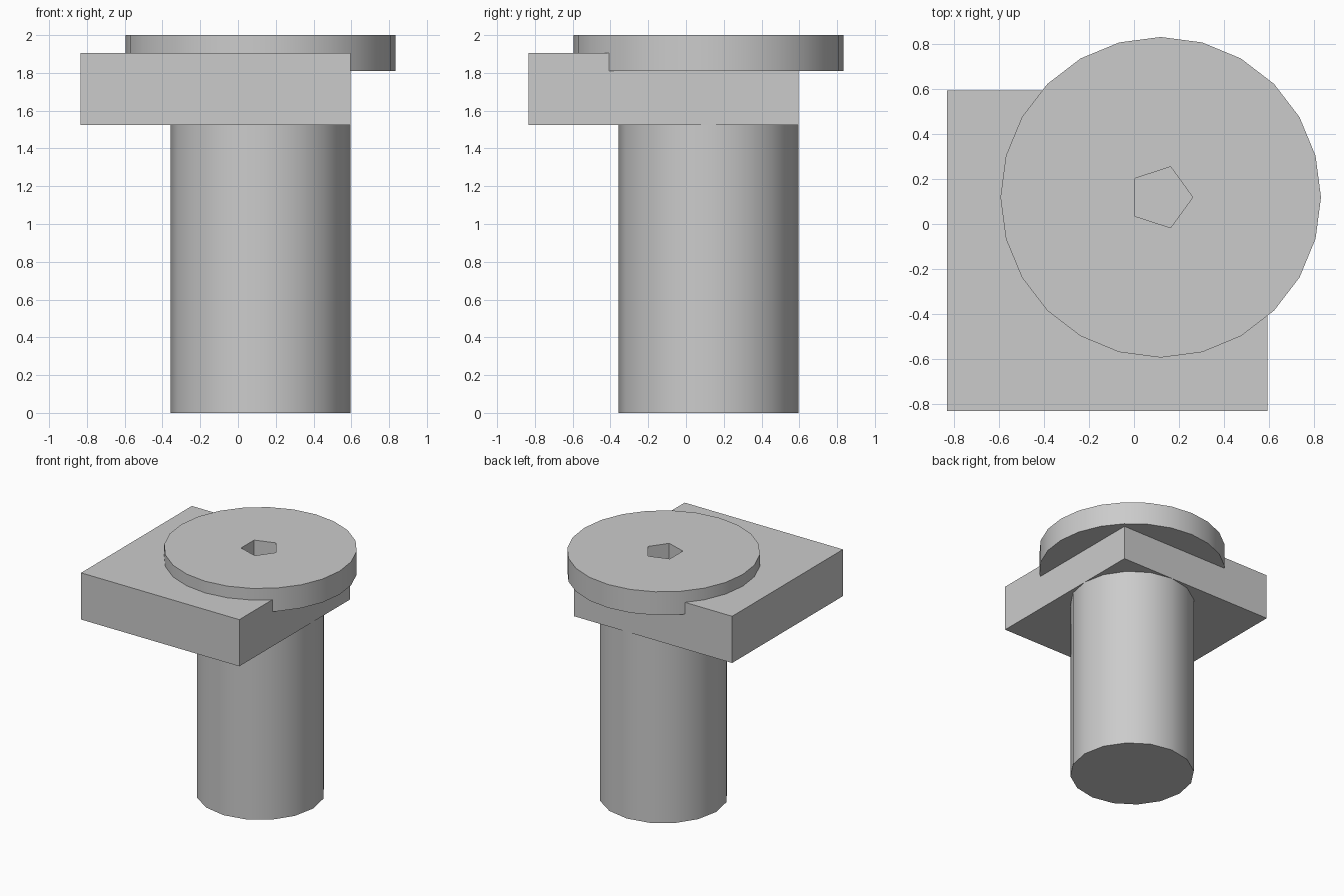
import bpy
import math

if "Cube" in bpy.data.objects:
    bpy.data.objects.remove(bpy.data.objects["Cube"], do_unlink=True)

UNIT = 2 / 21          # the whole pin is 21 units tall
AXIS = 1.25 * UNIT     # shared axis of the round parts, in x and y

# Single plain material
grey = bpy.data.materials.new("plain_grey")
grey.use_nodes = True
grey.diffuse_color = (0.6, 0.6, 0.6, 1)
grey.node_tree.nodes["Principled BSDF"].inputs["Base Color"].default_value = grey.diffuse_color


def finish(name):
    part = bpy.context.object
    part.name = name
    part.data.name = name
    part.data.materials.append(grey)
    bpy.ops.object.transform_apply(location=False, rotation=True, scale=True)
    return part


def cylinder(name, radius, bottom, top, sides):
    """Upright prism on the shared axis with a corner pointing to +x."""
    bpy.ops.mesh.primitive_cylinder_add(
        vertices=sides, radius=radius * UNIT, depth=(top - bottom) * UNIT,
        location=(AXIS, AXIS, (bottom + top) / 2 * UNIT),
        rotation=(0, 0, -math.pi / 2))
    return finish(name)


def box(name, size, centre, bottom, top):
    bpy.ops.mesh.primitive_cube_add(
        size=1, location=(centre * UNIT, centre * UNIT, (bottom + top) / 2 * UNIT))
    bpy.context.object.scale = (size * UNIT, size * UNIT, (top - bottom) * UNIT)
    return finish(name)


# Main parts: round shank, offset square flange and round cap
shank = cylinder("shank", 5, 0, 16, 16)
flange = box("square_flange", 15, -1.25, 16, 20)
cap = cylinder("round_cap", 7.5, 19, 21, 24)

# Five-sided socket sunk through the cap into the flange
socket = cylinder("socket_cutter", 1.5, 18, 22, 5)
socket.hide_render = True
socket.hide_viewport = True

for part in (shank, flange, cap):
    bpy.ops.object.select_all(action="DESELECT")
    bpy.context.view_layer.objects.active = part
    part.select_set(True)
    if part is not shank:
        cut = part.modifiers.new("socket", "BOOLEAN")
        cut.operation = "DIFFERENCE"
        cut.solver = "EXACT"
        cut.object = socket
        bpy.ops.object.modifier_apply(modifier=cut.name)
    bpy.ops.object.shade_smooth_by_angle(angle=math.radians(30))

bpy.data.objects.remove(socket, do_unlink=True)
